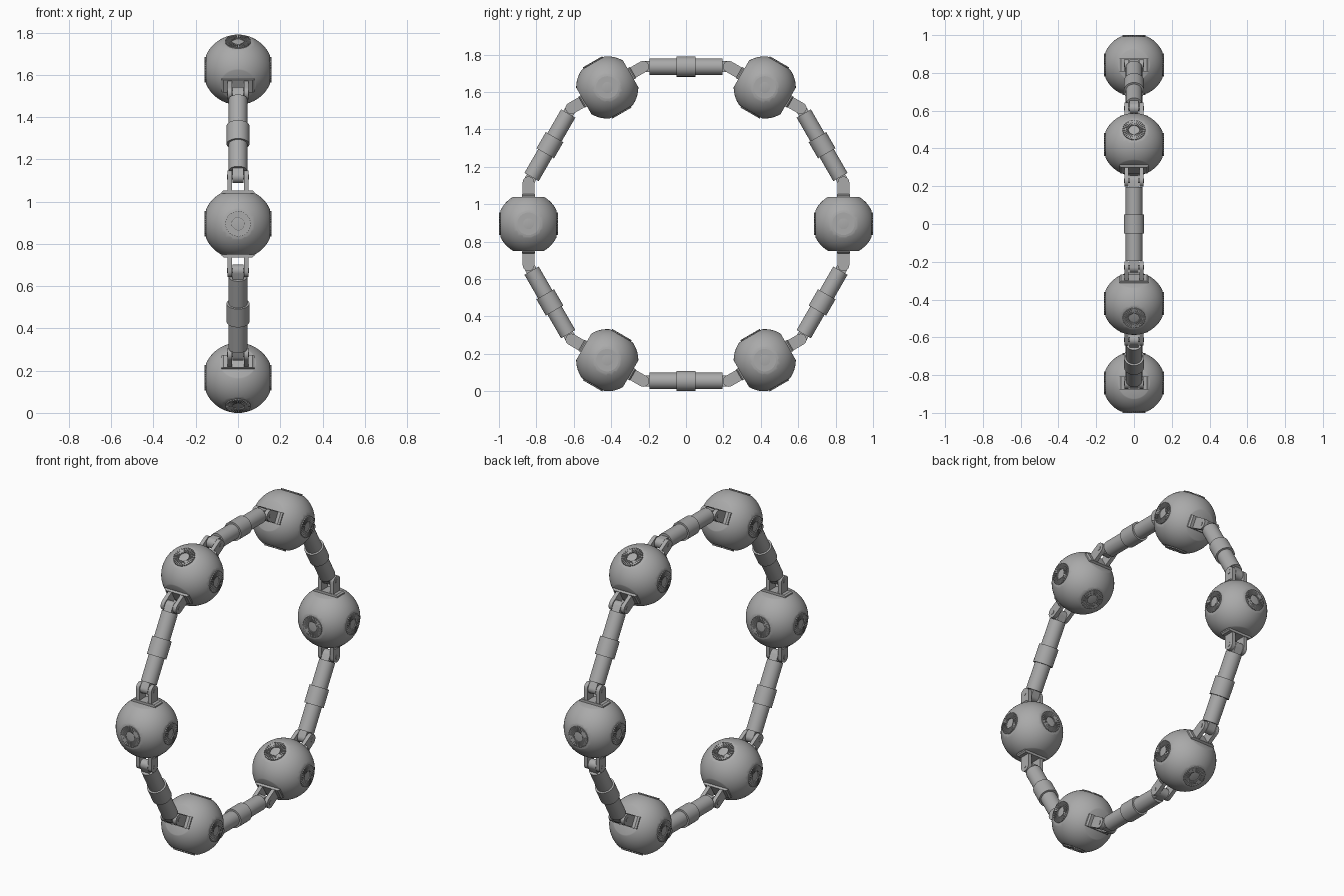
import bpy, bmesh
from math import pi, sin, cos, radians
from mathutils import Matrix, Vector

cube = bpy.data.objects.get("Cube")
if cube:
    bpy.data.objects.remove(cube, do_unlink=True)

RING = 0.842        # ring centre to ball centre
MID = 0.895         # height of ring centre
BALL = 0.166
PIVOT = 0.222       # ball centre to hinge pin
FLAT = 0.1445       # ball centre to bracket seat
SEAT = 0.1505       # ball centre to coupling seat

grey = bpy.data.materials.new("grey plastic")
grey.use_nodes = True
colour = (0.40, 0.40, 0.40, 1)
grey.diffuse_color = colour
grey.node_tree.nodes["Principled BSDF"].inputs["Base Color"].default_value = colour


def finish(bm, name):
    bmesh.ops.recalc_face_normals(bm, faces=bm.faces)
    mesh = bpy.data.meshes.new(name)
    bm.to_mesh(mesh)
    bm.free()
    mesh.materials.append(grey)
    mesh.shade_smooth()
    mesh.set_sharp_from_angle(angle=radians(30))
    return mesh


def prism(bm, outline, offset):
    """Solid from a flat outline pushed along an offset."""
    bottom = [bm.verts.new(p) for p in outline]
    top = [bm.verts.new(Vector(p) + Vector(offset)) for p in outline]
    bm.faces.new(bottom)
    bm.faces.new(top)
    n = len(outline)
    for i in range(n):
        j = (i + 1) % n
        bm.faces.new((bottom[i], bottom[j], top[j], top[i]))


def rod(bm, radius, z0, z1):
    bmesh.ops.create_cone(bm, cap_ends=True, segments=40, radius1=radius, radius2=radius,
                          depth=z1 - z0, matrix=Matrix.Translation((0, 0, (z0 + z1) / 2)))


def lug(bm, x0, x1, base, pin, radius):
    """Hinge ear in the YZ plane with a rounded end at the pin."""
    side = 1 if pin > base else -1
    arc = [(x0, radius * cos(a * pi / 12), pin + side * radius * sin(a * pi / 12))
           for a in range(13)]
    prism(bm, arc + [(x0, -radius, base), (x0, radius, base)], (x1 - x0, 0, 0))


def make_ball():
    bm = bmesh.new()
    bmesh.ops.create_uvsphere(bm, u_segments=64, v_segments=40, radius=BALL)
    for axis, dist in (((1, 0, 0), SEAT), ((0, 1, 0), SEAT), ((0, 0, 1), FLAT)):
        for s in (1, -1):
            no = Vector(axis) * s
            cut = bmesh.ops.bisect_plane(bm, geom=bm.verts[:] + bm.edges[:] + bm.faces[:],
                                         plane_co=no * dist, plane_no=no, clear_outer=True)
            edges = [e for e in cut["geom_cut"] if isinstance(e, bmesh.types.BMEdge)]
            bmesh.ops.holes_fill(bm, edges=edges, sides=0)
    return finish(bm, "ball")


def make_coupling():
    """Flat ring carrying radial teeth, facing +Z."""
    bm = bmesh.new()
    teeth, inner, outer = 30, 0.029, 0.06

    def sector(a, b, z0, z1):
        prism(bm, [(r * cos(t), r * sin(t), z0) for r, t in
                   ((inner, a), (outer, a), (outer, b), (inner, b))], (0, 0, z1 - z0))

    step = 2 * pi / teeth
    for i in range(teeth):
        a = i * step
        sector(a, a + step / 2, 0, 0.0075)
        sector(a + step / 2, a + step, 0, 0.003)
    return finish(bm, "toothed_coupling")


def make_bracket():
    """Foot plate with two hinge ears and a pin, facing +Z."""
    bm = bmesh.new()
    prism(bm, [(-0.077, -0.034, FLAT - 0.002), (0.077, -0.034, FLAT - 0.002),
               (0.077, -0.034, FLAT + 0.007), (0.068, -0.034, FLAT + 0.014),
               (-0.068, -0.034, FLAT + 0.014), (-0.077, -0.034, FLAT + 0.007)], (0, 0.068, 0))
    for s in (1, -1):
        lug(bm, s * 0.028, s * 0.05, FLAT, PIVOT, 0.031)
    bmesh.ops.create_cone(bm, cap_ends=True, segments=24, radius1=0.012, radius2=0.012, depth=0.104,
                          matrix=Matrix.Translation((0, 0, PIVOT)) @ Matrix.Rotation(pi / 2, 4, 'Y'))
    return finish(bm, "hinge_bracket")


half = RING / 2 - PIVOT * cos(pi / 6)       # link centre to hinge pin


def make_link():
    bm = bmesh.new()
    rod(bm, 0.044, -0.196, 0.196)
    for s in (1, -1):
        lug(bm, -0.025, 0.025, s * 0.19, s * half, 0.029)
    return finish(bm, "link_rod")


def make_sleeve():
    bm = bmesh.new()
    rod(bm, 0.054, -0.05, 0.05)
    return finish(bm, "link_sleeve")


def place(name, mesh, matrix):
    obj = bpy.data.objects.new(name, mesh)
    bpy.context.scene.collection.objects.link(obj)
    obj.matrix_world = matrix


def on_ring(angle, radius):
    """Local Y points outward and local Z runs along the ring."""
    return (Matrix.Translation((0, 0, MID)) @ Matrix.Rotation(angle, 4, 'X')
            @ Matrix.Translation((0, radius, 0)))


ball, coupling, bracket = make_ball(), make_coupling(), make_bracket()
link, sleeve = make_link(), make_sleeve()

for k in range(6):
    # Ball with four couplings and two brackets
    frame = on_ring(k * pi / 3, RING)
    place(f"ball_{k}", ball, frame)
    seats = [Matrix.Rotation(s * pi / 2, 4, ax) for ax in 'XY' for s in (1, -1)]
    for i, turn in enumerate(seats):
        place(f"coupling_{k}_{i}", coupling, frame @ turn @ Matrix.Translation((0, 0, SEAT)))
    for i in range(2):
        place(f"bracket_{k}_{i}", bracket, frame @ Matrix.Rotation(i * pi, 4, 'X'))
    # Link to the next ball
    frame = on_ring((k + 0.5) * pi / 3, RING * cos(pi / 6) + PIVOT / 2)
    place(f"link_rod_{k}", link, frame)
    place(f"link_sleeve_{k}", sleeve, frame)
